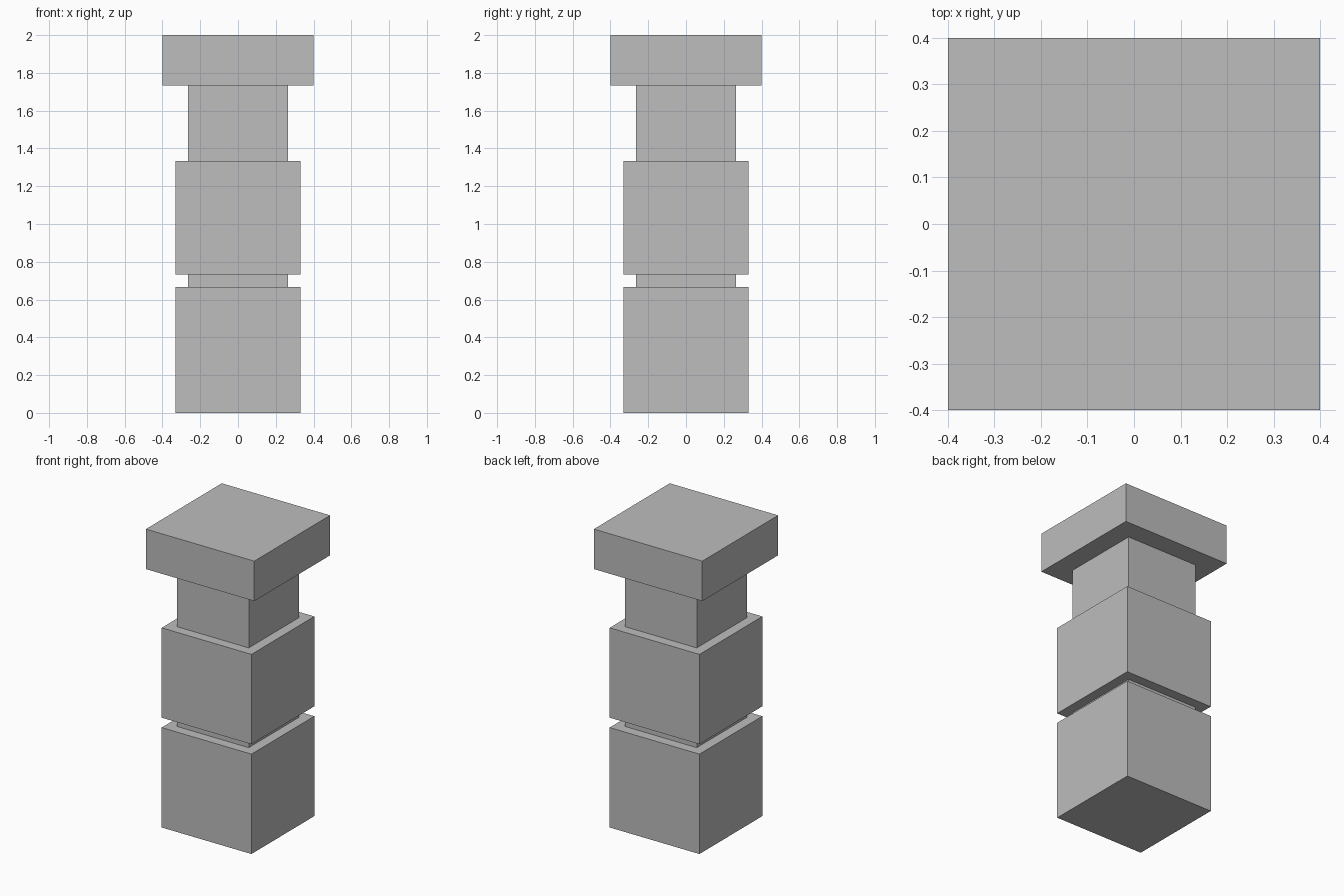
import bpy

cube = bpy.data.objects.get("Cube")
if cube:
    bpy.data.objects.remove(cube, do_unlink=True)

# Single stone colour
GREY = (0.51, 0.51, 0.51, 1.0)
stone = bpy.data.materials.new("grey_stone")
stone.use_nodes = True
stone.diffuse_color = GREY
stone.node_tree.nodes["Principled BSDF"].inputs["Base Color"].default_value = GREY


def square_block(name, width, bottom, top):
    """Square block centred on the z axis, between two heights."""
    bpy.ops.mesh.primitive_cube_add(size=1, location=(0, 0, (bottom + top) / 2))
    block = bpy.context.object
    block.name = name
    block.scale = (width, width, top - bottom)
    bpy.ops.object.transform_apply(location=False, rotation=False, scale=True)
    block.data.materials.append(stone)


# Pillar tiers from the ground up: name, width, top height
tiers = [
    ("base_block", 0.663, 0.667),
    ("lower_groove", 0.53, 0.733),
    ("middle_block", 0.663, 1.333),
    ("neck", 0.53, 1.733),
    ("cap", 0.80, 2.0),
]
bottom = 0.0
for name, width, top in tiers:
    square_block(name, width, bottom, top)
    bottom = top
